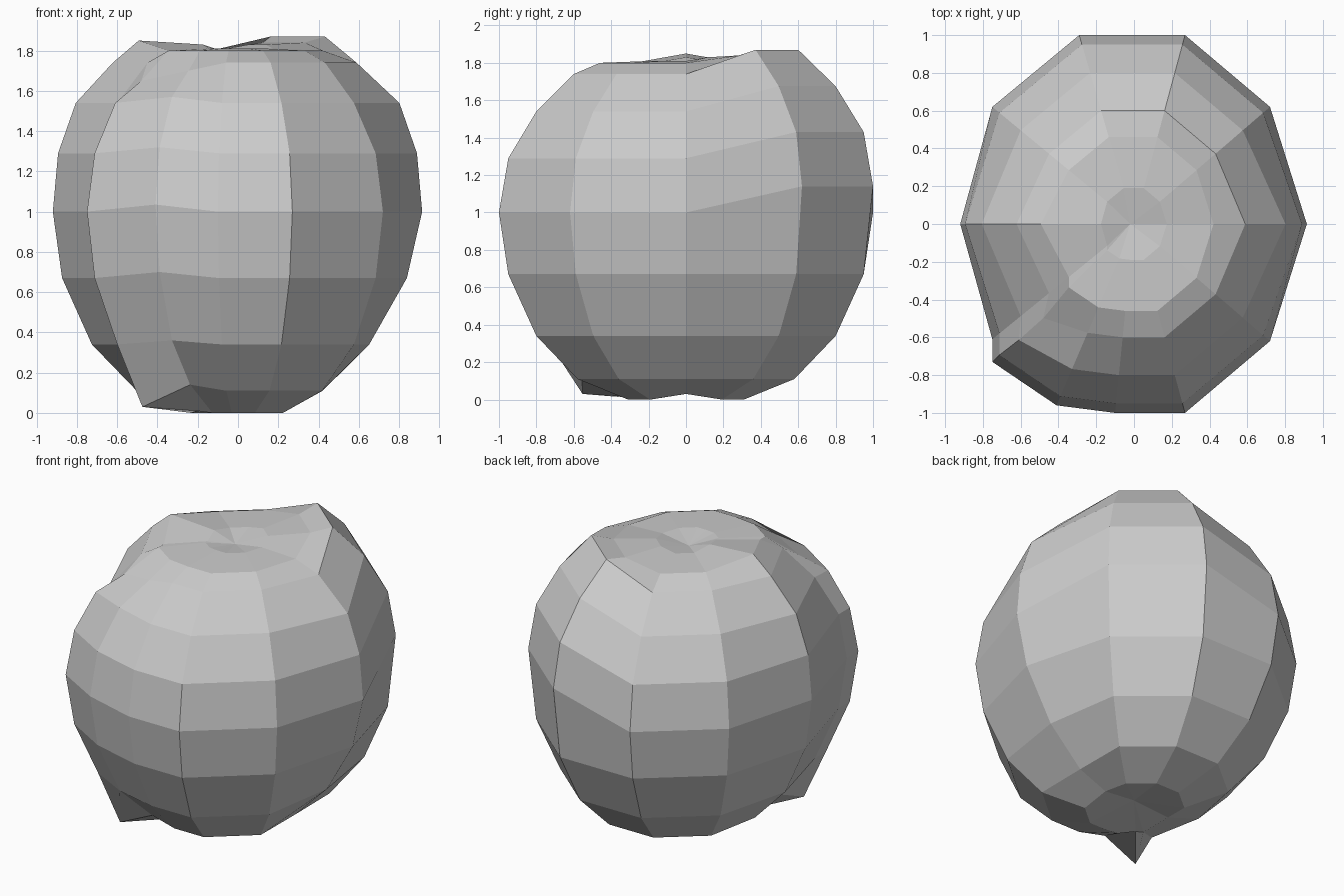
import bpy, bmesh

if "Cube" in bpy.data.objects:
    bpy.data.objects.remove(bpy.data.objects["Cube"])

# Ring profile from the base upward: (radius factor, height)
rings = [(0.31, 0.01), (0.58, 0.12), (0.80, 0.35), (0.95, 0.68), (1.0, 1.01),
         (0.95, 1.30), (0.80, 1.55), (0.60, 1.75), (0.46, 1.81), (0.19, 1.82)]

# Vertical ribs around the fruit: position at the widest ring, and a kind
ribs = [(0.915, 0.0, "right"), (0.72, 0.62, "lifted"), (0.27, 1.0, "lifted"),
        (-0.29, 1.0, ""), (-0.75, 0.62, ""), (-0.92, 0.0, "left"),
        (-0.75, -0.61, ""), (-0.75, -0.73, "ridge"), (-0.41, -0.96, "dent"),
        (-0.10, -1.0, ""), (0.27, -1.0, ""), (0.72, -0.62, "")]

# Small sideways shifts and height shifts per ring that make it irregular
shift_x = {
    "right": [-.06, -.11, -.08, -.03, 0, .02, .07, .04, 0, 0],
    "left": [.02, .03, .01, 0, 0, -.02, -.07, -.07, -.07, 0],
    "ridge": [.03, -.04, 0, 0, 0, 0, -.01, -.03, 0, 0],
}
shift_z = {
    "right": [.03, 0, 0, 0, 0, 0, 0, 0, 0, 0],
    "left": [.03, 0, 0, 0, 0, 0, 0, 0, .05, .02],
    "lifted": [0, 0, 0, 0, .14, .14, .135, .13, .04, .02],
    "ridge": [.01, -.08, 0, 0, 0, 0, 0, -.09, 0, 0],
    "dent": [0, .03, .02, .03, .035, .03, .03, -.04, 0, 0],
}
shift_y = {"ridge": [0, -.13, -.02, 0, 0, 0, -.03, -.06, 0, 0]}
flat = [0] * len(rings)

bm = bmesh.new()
loops = []
for i, (s, z) in enumerate(rings):
    loops.append([bm.verts.new((x * s + shift_x.get(k, flat)[i],
                                y * s + shift_y.get(k, flat)[i],
                                z + shift_z.get(k, flat)[i])) for x, y, k in ribs])

# Side walls between rings
n = len(ribs)
for low, high in zip(loops, loops[1:]):
    for j in range(n):
        k = (j + 1) % n
        bm.faces.new((low[j], low[k], high[k], high[j]))

# Dimples at the base and the crown
base = bm.verts.new((0, 0, 0.06))
crown = bm.verts.new((-0.02, 0, 1.79))
for j in range(n):
    k = (j + 1) % n
    bm.faces.new((base, loops[0][k], loops[0][j]))
    bm.faces.new((crown, loops[-1][j], loops[-1][k]))
bmesh.ops.recalc_face_normals(bm, faces=bm.faces)

# Rest the lowest point on the ground
low_z = min(v.co.z for v in bm.verts)
bmesh.ops.translate(bm, verts=bm.verts, vec=(0, 0, -low_z))

mesh = bpy.data.meshes.new("fruit_body")
bm.to_mesh(mesh)
bm.free()
fruit = bpy.data.objects.new("fruit_body", mesh)
bpy.context.collection.objects.link(fruit)
